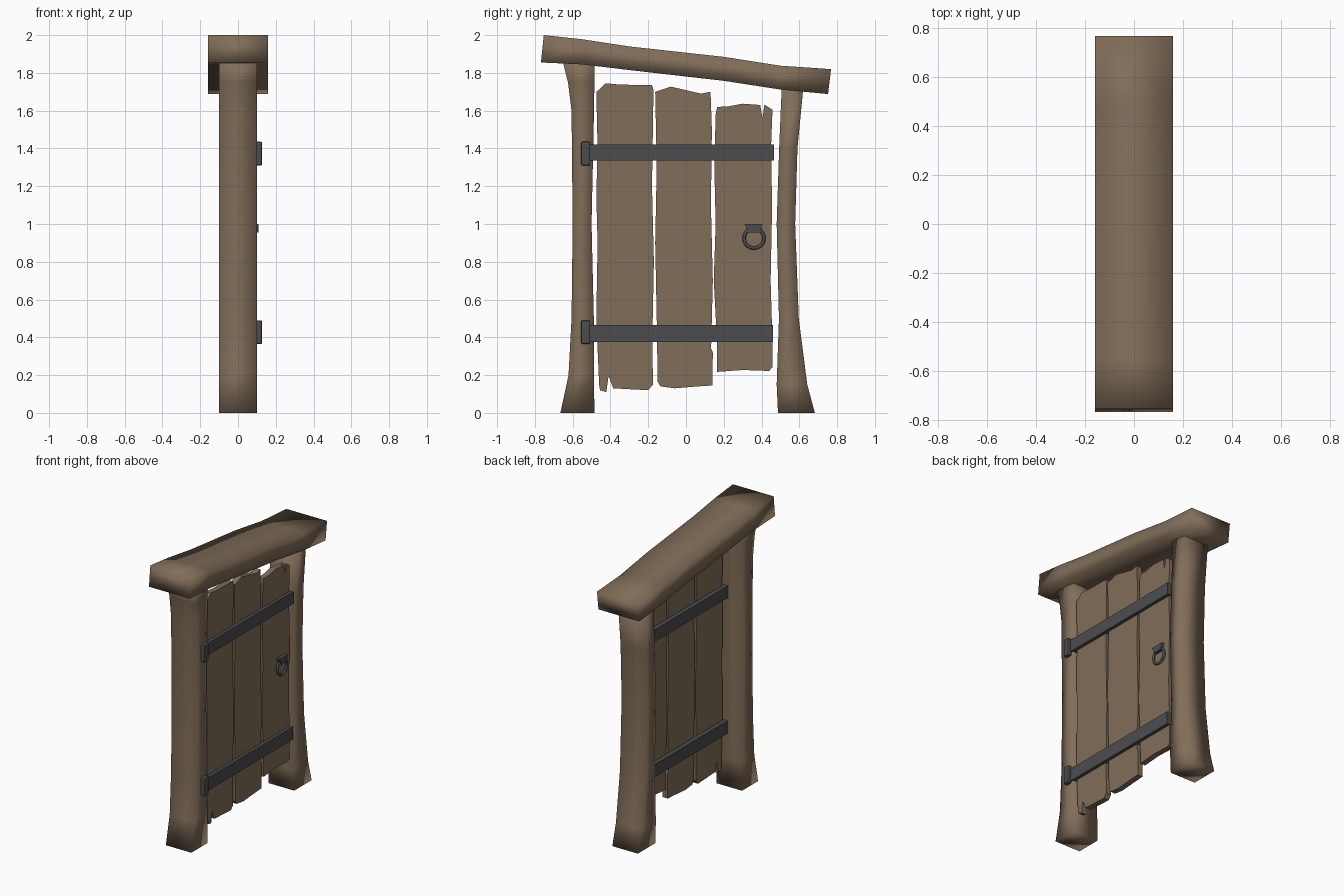
import bpy, bmesh
from math import pi

if "Cube" in bpy.data.objects:
    bpy.data.objects.remove(bpy.data.objects["Cube"])


def material(name, rgb):
    m = bpy.data.materials.new(name)
    m.diffuse_color = (*rgb, 1)
    m.use_nodes = True
    m.node_tree.nodes["Principled BSDF"].inputs["Base Color"].default_value = m.diffuse_color
    return m


WOOD = material("wood", (0.22, 0.155, 0.10))
IRON = material("iron", (0.07, 0.073, 0.077))


def finish(bm, name, mat, smooth=False):
    bmesh.ops.recalc_face_normals(bm, faces=bm.faces)
    me = bpy.data.meshes.new(name)
    bm.to_mesh(me)
    bm.free()
    me.materials.append(mat)
    for p in me.polygons:
        p.use_smooth = smooth
    ob = bpy.data.objects.new(name, me)
    bpy.context.collection.objects.link(ob)
    return ob


def timber(name, pairs, half):
    """Square beam lofted through pairs of (y, z) edge points."""
    bm = bmesh.new()
    rings = []
    for a, b in pairs:
        pts = [(-half, *a), (half, *a), (half, *b), (-half, *b)]
        rings.append([bm.verts.new(p) for p in pts])
    for r, s in zip(rings, rings[1:]):
        for i in range(4):
            j = (i + 1) % 4
            bm.faces.new((r[i], r[j], s[j], s[i]))
    bm.faces.new(rings[0])
    bm.faces.new(rings[-1])
    return finish(bm, name, WOOD, True)


def slab(name, outline, x0, x1, mat):
    """Flat (y, z) outline extruded along x."""
    bm = bmesh.new()
    f = bm.faces.new([bm.verts.new((x0, y, z)) for y, z in outline])
    ext = bmesh.ops.extrude_face_region(bm, geom=[f])["geom"]
    bmesh.ops.translate(bm, vec=(x1 - x0, 0, 0),
                        verts=[v for v in ext if isinstance(v, bmesh.types.BMVert)])
    return finish(bm, name, mat)


def rect(y0, y1, z0, z1):
    return [(y0, z0), (y1, z0), (y1, z1), (y0, z1)]


# Posts: (z, outer/left y, right y)
hinge_side = [(0, -.665, -.485), (.2, -.622, -.487), (.5, -.606, -.488), (1.0, -.60, -.50),
              (1.6, -.606, -.487), (1.75, -.625, -.485), (1.86, -.652, -.485)]
latch_side = [(0, .487, .682), (.15, .48, .642), (.5, .492, .597), (1.0, .48, .578),
              (1.4, .493, .59), (1.73, .507, .622)]
for name, prof in (("hinge_post", hinge_side), ("latch_post", latch_side)):
    timber(name, [((l, z), (r, z)) for z, l, r in prof], 0.1)

# Sloping lintel
timber("lintel", [((-.768, 1.855), (-.753, 2.0)), ((-.55, 1.845), (-.55, 1.978)),
                  ((-.3, 1.815), (-.3, 1.94)), ((.2, 1.758), (.2, 1.885)),
                  ((.5, 1.712), (.5, 1.838)), ((.752, 1.688), (.768, 1.82))], 0.16)

# Weathered door planks
planks = [
    [(-.475, 1.70), (-.455, 1.715), (-.425, 1.745), (-.35, 1.738), (-.18, 1.735), (-.172, 1.71),
     (-.18, 1.2), (-.17, .8), (-.178, .4), (-.175, .15), (-.2, .12), (-.385, .13),
     (-.41, .195), (-.422, .11), (-.455, .12), (-.46, .15), (-.475, .5), (-.468, .9),
     (-.475, 1.15), (-.468, 1.4)],
    [(-.163, 1.70), (-.08, 1.727), (.08, 1.69), (.13, 1.70), (.137, 1.5), (.132, 1.1),
     (.142, .7), (.133, .34), (.142, .32), (.14, .145), (.06, .14), (-.06, .13),
     (-.135, .14), (-.15, .165), (-.155, .5), (-.163, .9), (-.155, 1.3)],
    [(.157, 1.58), (.165, 1.62), (.22, 1.622), (.3, 1.637), (.393, 1.63), (.405, 1.56),
     (.415, 1.632), (.458, 1.605), (.45, 1.4), (.456, 1.1), (.448, .7), (.457, .4),
     (.457, .24), (.44, .222), (.3, .227), (.165, .217), (.163, .4), (.147, .7),
     (.157, 1.0), (.15, 1.3)],
]
for i, outline in enumerate(planks):
    slab(f"door_plank_{i + 1}", outline, 0.045, 0.085, WOOD)

# Iron straps clasping both door faces, with rounded hinge knuckles
for tag, y1, z0, z1 in (("upper", .465, 1.335, 1.42), ("lower", .46, .375, .465)):
    slab(f"{tag}_strap", rect(-.515, y1, z0, z1), 0.015, 0.108, IRON)
    zc = (z0 + z1) / 2 + (-.005 if tag == "upper" else .007)
    k = slab(f"{tag}_hinge", rect(-.555, -.507, zc - .063, zc + .063), 0.07, 0.128, IRON)
    b = k.modifiers.new("bevel", "BEVEL")
    b.width = 0.008
    b.segments = 2

# Ring handle and its plate
slab("handle_plate", [(.31, 1.0), (.405, 1.0), (.392, .955), (.33, .955)], 0.08, 0.108, IRON)
bpy.ops.mesh.primitive_torus_add(major_segments=20, minor_segments=6, major_radius=0.053,
                                 minor_radius=0.009, location=(0.094, 0.36, 0.925),
                                 rotation=(0, pi / 2, 0))
ring = bpy.context.object
ring.name = "ring_handle"
ring.data.materials.append(IRON)
bpy.ops.object.shade_smooth()
